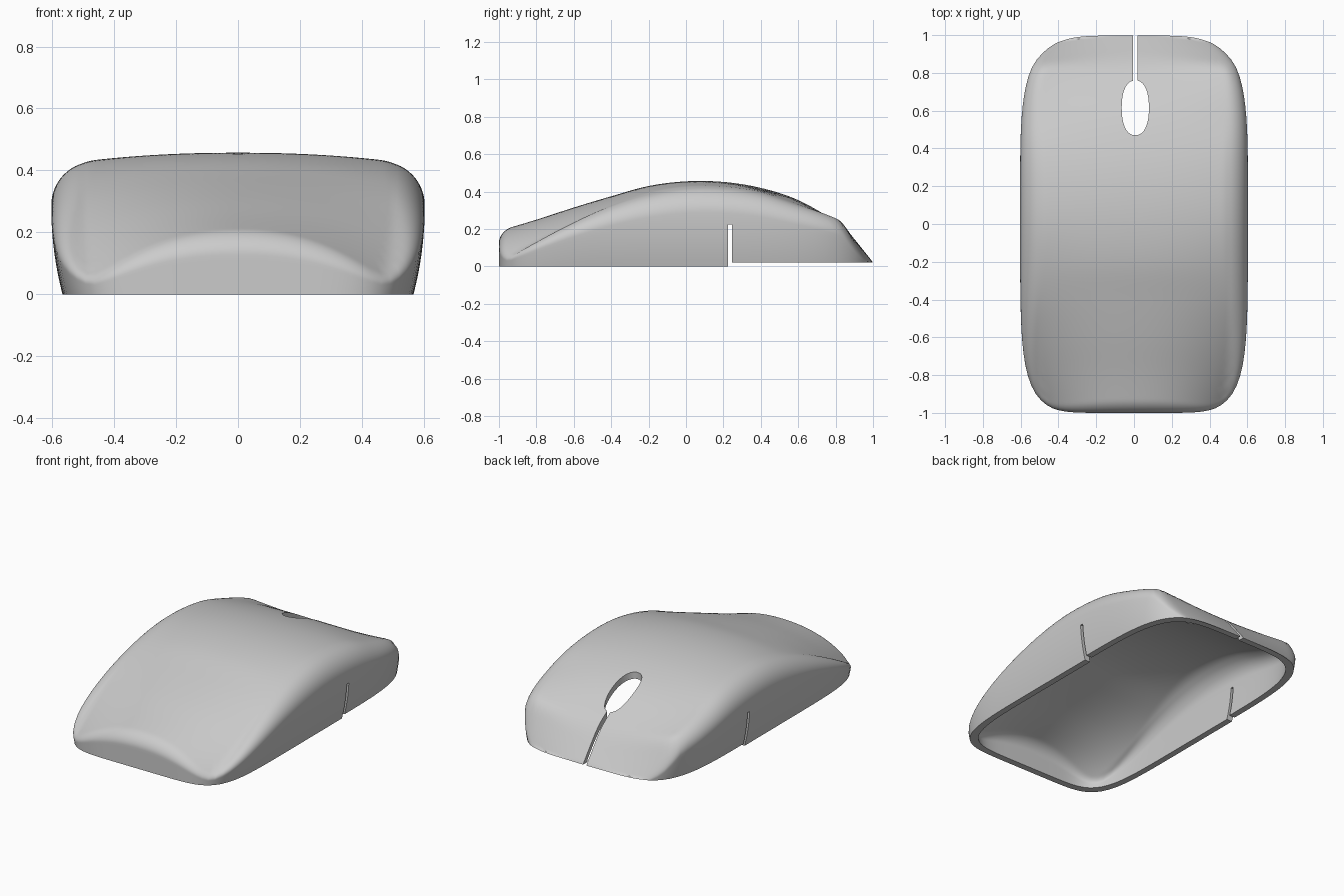
import bpy, bmesh, math

cube = bpy.data.objects.get("Cube")
if cube:
    bpy.data.objects.remove(cube, do_unlink=True)

SEGS, RINGS, WALL_STEPS = 144, 40, 8
HALF_W, THICK = 0.603, 0.042

# Height of the spine and of the shoulders at even steps from front to back
SPINE = [.19, .25, .315, .375, .43, .455, .452, .42, .355, .24, .1]
SHOULDER = [.015, .13, .235, .325, .39, .425, .425, .395, .33, .26, .18]


def sample(table, y):
    """Smooth curve through evenly spaced heights."""
    f = min(max((y + 1) * 5, 0), len(table) - 1.001)
    i = int(f)
    t = f - i
    b, c = table[i], table[i + 1]
    a = table[i - 1] if i else 2 * b - c
    d = table[i + 2] if i + 2 < len(table) else 2 * c - b
    return b + t / 2 * (c - a + t * (2*a - 5*b + 4*c - d + t * (3*b - 3*c + d - a)))


def top_height(x, y):
    u = min(abs(x) / 0.5, 1)
    c, s = sample(SPINE, y), sample(SHOULDER, y)
    h = c - (c - s) * u ** 2.2
    # sloping back face, blended softly into the top
    back = 0.022 + max(0, 1 - 0.05 * u * u - y) * 1.25 * (1 + 0.5 * u * u)
    k = 0.03
    e = max(k - abs(h - back), 0) / k
    return max(min(h, back) - e * e * k / 4, 0.015)


def tuck(x, z):
    """Side walls lean in towards the rim."""
    return x * (1 - 0.06 * max(0, 1 - z / 0.28) ** 2)


def dome(bm, inset):
    """One skin of the shell; returns its bottom ring."""
    def height(x, y):
        return max(top_height(x, y) - inset, 0.004 if inset else 0)

    sx, sy = HALF_W - inset, 1 - inset
    rings = [[] for _ in range(RINGS + WALL_STEPS)]
    for j in range(SEGS):
        a = 2 * math.pi * j / SEGS
        ca, sa = math.cos(a), math.sin(a)
        n = 5 if sa > 0 else 6.5
        r = (abs(ca) ** n + abs(sa) ** n) ** (-1 / n)
        px, py = r * ca, r * sa
        reach = 1 / math.hypot(abs(px) ** (n - 1) / sx, abs(py) ** (n - 1) / sy)
        for i in range(1, RINGS + 1):
            rho = math.sin(i / RINGS * math.pi / 2)
            x, y = px * rho * sx, py * rho * sy
            h = height(x, y)
            fillet = 0.33 * h
            short = max(fillet - (1 - rho) * reach, 0)
            z = h - fillet + math.sqrt(max(fillet ** 2 - short ** 2, 0))
            rings[i - 1].append(bm.verts.new((tuck(x, z), y, z)))
        for k in range(1, WALL_STEPS + 1):
            zk = z * (1 - k / WALL_STEPS)
            rings[RINGS + k - 1].append(bm.verts.new((tuck(x, zk), y, zk)))
    centre = bm.verts.new((0, 0, height(0, 0)))
    for j in range(SEGS):
        bm.faces.new((centre, rings[0][j], rings[0][(j + 1) % SEGS]))
    for upper, lower in zip(rings, rings[1:]):
        bridge(bm, upper, lower)
    return rings[-1]


def bridge(bm, a, b):
    for j in range(SEGS):
        k = (j + 1) % SEGS
        bm.faces.new((a[j], b[j], b[k], a[k]))


def cut(target, cutter, name):
    """Subtract a helper from the target, then discard it."""
    cutter.name = name
    cutter.hide_render = True
    mod = target.modifiers.new(name, 'BOOLEAN')
    mod.operation, mod.solver, mod.object = 'DIFFERENCE', 'EXACT', cutter
    bpy.ops.object.select_all(action='DESELECT')
    bpy.context.view_layer.objects.active = target
    target.select_set(True)
    bpy.ops.object.modifier_apply(modifier=name)
    bpy.data.objects.remove(cutter, do_unlink=True)


def box(lo, hi):
    bpy.ops.mesh.primitive_cube_add(size=1, location=[(a + b) / 2 for a, b in zip(lo, hi)])
    ob = bpy.context.object
    ob.scale = [b - a for a, b in zip(lo, hi)]
    bpy.context.view_layer.update()
    return ob


# Hollow shell: outer skin, inner skin and the flat rim between them
bm = bmesh.new()
outer = dome(bm, 0)
inner = dome(bm, THICK)
bridge(bm, outer, inner)
bmesh.ops.recalc_face_normals(bm, faces=bm.faces)
mesh = bpy.data.meshes.new("mouse_shell")
bm.to_mesh(mesh)
bm.free()
shell = bpy.data.objects.new("mouse_shell", mesh)
bpy.context.collection.objects.link(shell)

grey = bpy.data.materials.new("light_grey")
grey.use_nodes = True
grey.diffuse_color = (0.6, 0.6, 0.6, 1)
grey.node_tree.nodes["Principled BSDF"].inputs["Base Color"].default_value = grey.diffuse_color
mesh.materials.append(grey)

# Raised back rim, side slits and the split between the buttons
cut(shell, box((-1, 0.235, -0.2), (1, 1.3, 0.02)), "rim_trim")
cut(shell, box((-1, 0.225, -0.2), (1, 0.245, 0.225)), "side_slits")
cut(shell, box((-0.005, 0.7, -0.2), (0.018, 1.3, 0.8)), "button_split")

# Oval wheel opening
bpy.ops.mesh.primitive_cylinder_add(vertices=48, radius=1, depth=1, location=(0.007, 0.615, 0.4))
opening = bpy.context.object
for v in opening.data.vertices:
    r = (abs(v.co.x) ** 2.3 + abs(v.co.y) ** 2.3) ** (-1 / 2.3)
    v.co.x *= r * 0.072
    v.co.y *= r * 0.145
bpy.context.view_layer.update()
cut(shell, opening, "wheel_opening")

shell.select_set(True)
bpy.context.view_layer.objects.active = shell
bpy.ops.object.shade_smooth_by_angle(angle=math.radians(35))
